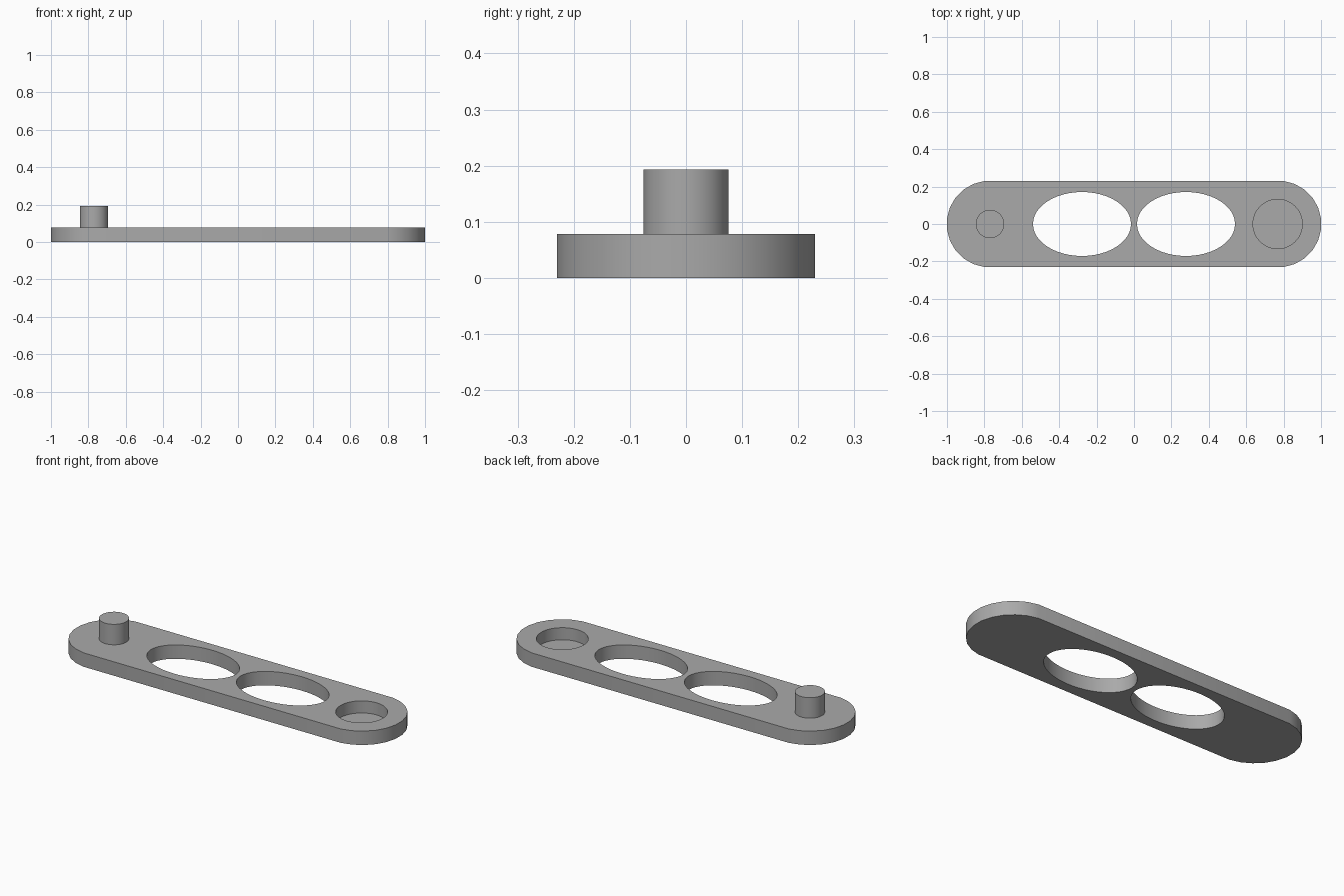
import bpy
import math

old = bpy.data.objects.get("Cube")
if old:
    bpy.data.objects.remove(old, do_unlink=True)

THICK, END_X, HALF_W = 0.078, 0.77, 0.23
grey = bpy.data.materials.new("satin grey")
grey.use_nodes = True
grey.diffuse_color = (0.4, 0.4, 0.4, 1)
grey.node_tree.nodes["Principled BSDF"].inputs["Base Color"].default_value = (0.4, 0.4, 0.4, 1)


def smooth(ob):
    bpy.ops.object.select_all(action='DESELECT')
    ob.select_set(True)
    bpy.context.view_layer.objects.active = ob
    bpy.ops.object.shade_smooth_by_angle(angle=math.radians(30))


def cylinder(name, x, rx, ry, z0, z1, sides=48):
    bpy.ops.mesh.primitive_cylinder_add(vertices=sides, radius=1, depth=z1 - z0,
                                        location=(x, 0, (z0 + z1) / 2))
    ob = bpy.context.object
    ob.name = name
    ob.scale = (rx, ry, 1)
    bpy.ops.object.transform_apply(location=False, rotation=False, scale=True)
    ob.data.materials.append(grey)
    return ob


# Rounded link plate: two half-round ends joined by straight sides
SEGS = 12
step = math.pi / SEGS
radius = HALF_W / math.cos(step / 2)
outline = []
for side, start in ((1, -math.pi / 2), (-1, math.pi / 2)):
    for i in range(SEGS):
        a = start + (i + 0.5) * step
        outline.append((side * END_X + radius * math.cos(a), radius * math.sin(a)))
n = len(outline)
verts = [(x, y, z) for z in (0, THICK) for x, y in outline]
faces = [list(range(n))[::-1], list(range(n, 2 * n))]
faces += [(i, (i + 1) % n, n + (i + 1) % n, n + i) for i in range(n)]
mesh = bpy.data.meshes.new("link_plate")
mesh.from_pydata(verts, [], faces)
mesh.materials.append(grey)
plate = bpy.data.objects.new("link_plate", mesh)
bpy.context.collection.objects.link(plate)

# Two oval windows and the blind socket
cutters = [cylinder("window_cutter_" + label, s * 0.278, 0.262, 0.171, -0.1, 0.2)
           for s, label in ((-1, "right"), (1, "left"))]
cutters.append(cylinder("socket_cutter", 0.768, 0.132, 0.132, 0.01, 0.2))
for cutter in cutters:
    cutter.hide_render = True
    cut = plate.modifiers.new(cutter.name, 'BOOLEAN')
    cut.operation = 'DIFFERENCE'
    cut.solver = 'EXACT'
    cut.object = cutter
    bpy.ops.object.select_all(action='DESELECT')
    plate.select_set(True)
    bpy.context.view_layer.objects.active = plate
    bpy.ops.object.modifier_apply(modifier=cut.name)
    bpy.data.objects.remove(cutter, do_unlink=True)
smooth(plate)

# Upright pin at the other end
pin = cylinder("pin", -0.77, 0.076, 0.076, THICK - 0.01, 0.193)
smooth(pin)
